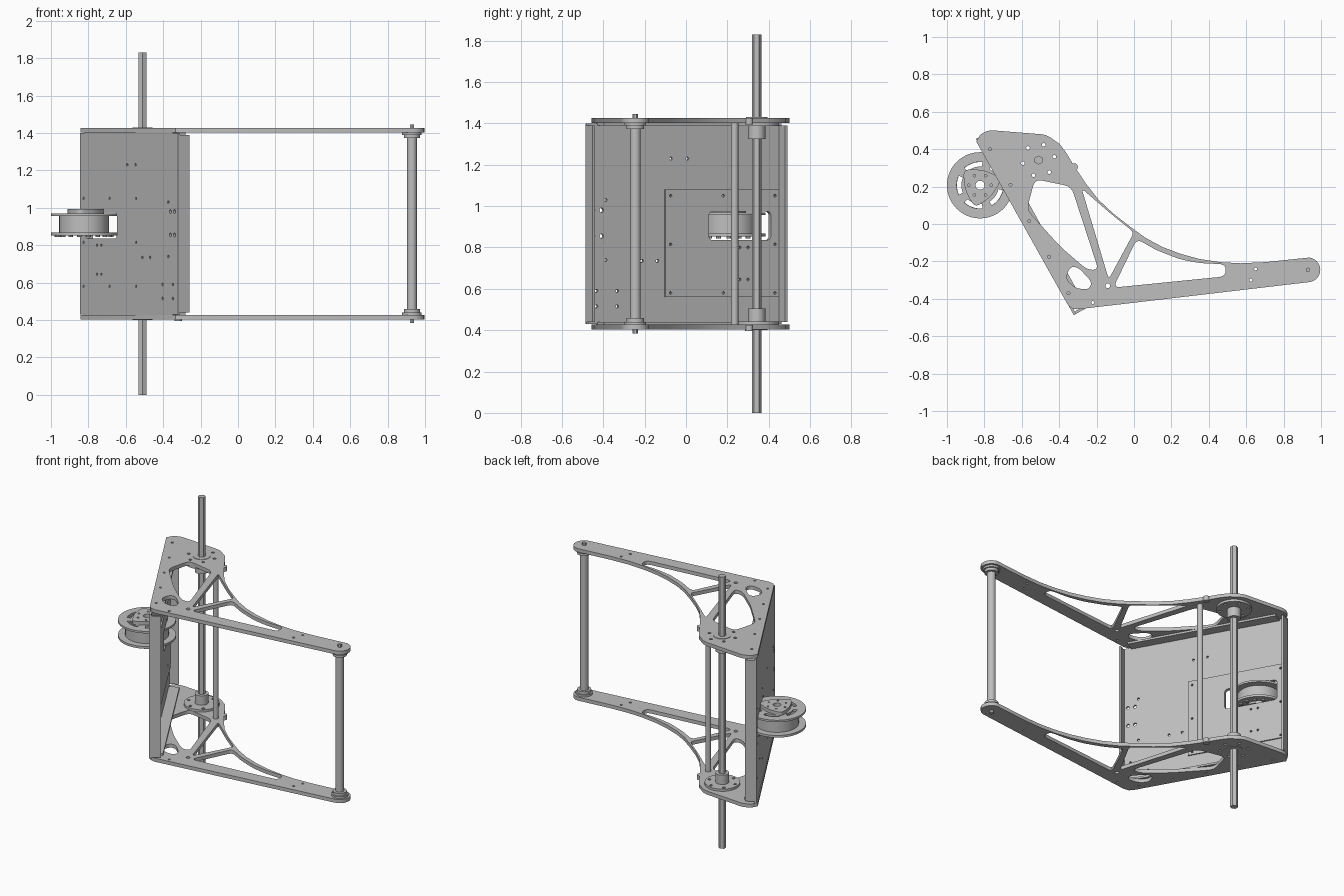
import bpy, bmesh, math
from mathutils import Matrix, Vector

cube = bpy.data.objects.get("Cube")
if cube:
    bpy.data.objects.remove(cube, do_unlink=True)

GREY = (0.52, 0.52, 0.52, 1)
metal = bpy.data.materials.new("grey metal")
metal.use_nodes = True
metal.diffuse_color = GREY
metal.node_tree.nodes["Principled BSDF"].inputs["Base Color"].default_value = GREY

MID = 0.915          # height of the mirror plane between the two arms


def rounded(points, r=0.03, steps=5):
    """Closed outline with softened corners."""
    out, n = [], len(points)
    for i in range(n):
        p, a, b = (Vector(points[k]) for k in (i, i - 1, (i + 1) % n))
        s = p + (a - p) * min(r / (a - p).length, 0.48)
        e = p + (b - p) * min(r / (b - p).length, 0.48)
        for k in range(steps + 1):
            t = k / steps
            out.append(s * (1 - t) ** 2 + p * 2 * t * (1 - t) + e * t * t)
    return out


def circle(x, y, r, n=16):
    return [(x + r * math.cos(math.tau * i / n), y + r * math.sin(math.tau * i / n)) for i in range(n)]


def ring_points(x, y, r, n, turn=0.0):
    return circle(0, 0, 1, 1) and [(x + r * math.cos(turn + math.tau * i / n),
                                    y + r * math.sin(turn + math.tau * i / n)) for i in range(n)]


def box_loop(x0, y0, x1, y1):
    return [(x0, y0), (x1, y0), (x1, y1), (x0, y1)]


def finish(name, mesh):
    mesh.materials.clear()
    mesh.materials.append(metal)
    ob = bpy.data.objects.new(name, mesh)
    bpy.context.collection.objects.link(ob)
    bpy.ops.object.select_all(action='DESELECT')
    ob.select_set(True)
    bpy.context.view_layer.objects.active = ob
    bpy.ops.object.shade_smooth_by_angle(angle=math.radians(32))
    return ob


def plate(name, loops, z0, z1, frame=None):
    """Sheet cut from an outline (first loop) with holes (other loops)."""
    cu = bpy.data.curves.new(name + " outline", 'CURVE')
    cu.dimensions, cu.fill_mode, cu.extrude = '2D', 'BOTH', (z1 - z0) / 2
    for loop in loops:
        sp = cu.splines.new('POLY')
        sp.points.add(len(loop) - 1)
        for pt, co in zip(sp.points, loop):
            pt.co = (co[0], co[1], 0, 1)
        sp.use_cyclic_u = True
    tmp = bpy.data.objects.new("outline", cu)
    bpy.context.collection.objects.link(tmp)
    bpy.context.view_layer.update()
    dg = bpy.context.evaluated_depsgraph_get()
    mesh = bpy.data.meshes.new_from_object(tmp.evaluated_get(dg))
    bpy.data.objects.remove(tmp, do_unlink=True)
    bpy.data.curves.remove(cu)
    bm = bmesh.new()
    bm.from_mesh(mesh)
    bmesh.ops.remove_doubles(bm, verts=bm.verts, dist=1e-5)
    bmesh.ops.recalc_face_normals(bm, faces=bm.faces)
    bm.transform((frame or Matrix()) @ Matrix.Translation((0, 0, (z0 + z1) / 2)))
    bm.to_mesh(mesh)
    bm.free()
    mesh.name = name
    return finish(name, mesh)


def rod(name, x, y, z0, z1, r, n=32):
    bm = bmesh.new()
    bmesh.ops.create_cone(bm, cap_ends=True, segments=n, radius1=r, radius2=r, depth=z1 - z0,
                          matrix=Matrix.Translation((x, y, (z0 + z1) / 2)))
    mesh = bpy.data.meshes.new(name)
    bm.to_mesh(mesh)
    bm.free()
    return finish(name, mesh)


def mirrored(z0, z1):
    """Height ranges for the upper part and its lower twin."""
    return (("upper", z0, z1), ("lower", 2 * MID - z1, 2 * MID - z0))


SHAFT = (-0.51, 0.342)
TIP = (0.93, -0.245)
POST = (-0.33, 0.235)

# Arm plates: outline, lightening windows and bolt holes
tip_arc = [(TIP[0] + 0.066 * math.cos(a), TIP[1] + 0.066 * math.sin(a))
           for a in (math.radians(d) for d in range(84, -98, -14))]
outline = rounded([(-0.845, 0.455), (-0.785, 0.503), (-0.46, 0.477), (-0.385, 0.41), (-0.32, 0.315),
                   (-0.19, 0.13), (-0.02, -0.015), (0.15, -0.12), (0.35, -0.185), (0.57, -0.21)], 0.1)
outline = [p for p in outline if p[0] > -0.5 or p[1] > 0.4][:60]
outline = ([(-0.355, -0.43), (-0.843, 0.44)]
           + rounded([(-0.845, 0.46), (-0.785, 0.503), (-0.46, 0.477), (-0.385, 0.41)], 0.04)[3:18]
           + [(-0.40, 0.43), (-0.365, 0.385), (-0.32, 0.31), (-0.26, 0.22), (-0.19, 0.13), (-0.11, 0.055),
              (-0.02, -0.015), (0.06, -0.073), (0.15, -0.122), (0.25, -0.16), (0.35, -0.187),
              (0.46, -0.204), (0.57, -0.21), (0.7, -0.204)]
           + tip_arc + [(-0.30, -0.456), (-0.335, -0.45)])
windows = [
    rounded([(-0.53, 0.24), (-0.335, 0.20), (-0.19, -0.245), (-0.25, -0.245), (-0.395, -0.12),
             (-0.53, 0.03), (-0.572, 0.08)], 0.04),
    rounded([(-0.28, 0.19), (-0.13, 0.06), (0.0, -0.045), (-0.135, -0.295)], 0.025),
    rounded([(0.015, -0.08), (0.12, -0.14), (0.25, -0.19), (0.36, -0.21), (0.49, -0.215),
             (0.49, -0.28), (-0.11, -0.34)], 0.035),
    rounded([(-0.345, -0.23), (-0.30, -0.23), (-0.225, -0.31), (-0.24, -0.35),
             (-0.31, -0.345), (-0.365, -0.295)], 0.03)]
bolts = ring_points(*SHAFT, 0.086, 6, 0.2)
small = [(-0.22, -0.42), (-0.35, -0.37), (-0.455, -0.175), (-0.56, 0.015), (-0.66, 0.21),
         (-0.77, 0.40), (0.625, -0.30), (0.65, -0.24)]
holes = ([circle(x, y, 0.008, 10) for x, y in small] + [circle(x, y, 0.01, 10) for x, y in bolts]
         + [circle(-0.14, -0.33, 0.013, 12)])

for side, z0, z1 in mirrored(1.403, 1.427):
    plate(side + " arm plate", [outline] + windows + holes, z0, z1)
for side, z0, z1 in mirrored(1.388, 1.403):
    plate(side + " hub flange", [circle(*SHAFT, 0.108, 40)] + [circle(x, y, 0.01, 10) for x, y in bolts], z0, z1)
for side, z0, z1 in mirrored(1.325, 1.39):
    rod(side + " shaft collar", *SHAFT, z0, z1, 0.042)
for side, z0, z1 in mirrored(1.40, 1.43):
    rod(side + " bearing", *SHAFT, z0, z1, 0.053)
    rod(side + " edge bolt", -0.32, 0.305, z0 - 0.005, z1 - 0.005, 0.02, 16)
for side, z0, z1 in mirrored(1.39, 1.403):
    rod(side + " roller washer", *TIP, z0, z1, 0.052)
for side, z0, z1 in mirrored(1.372, 1.39):
    rod(side + " roller collar", *TIP, z0, z1, 0.043)
for side, z0, z1 in mirrored(1.427, 1.445):
    rod(side + " roller bolt", *TIP, z0, z1, 0.013, 6)

# Shaft, spacer post and roller
rod("hex shaft", *SHAFT, 0, 1.83, 0.024, 6)
rod("spacer post", *POST, 0.42, 1.41, 0.018)
rod("roller", *TIP, 0.43, 1.40, 0.026)

# Back panel: local x runs along the panel, local y is height, local z points outward
A, B = Vector((-0.845, 0.455, 0)), Vector((-0.322, -0.487, 0))
d = (B - A).normalized()
up = Vector((0, 0, 1))
frame = Matrix.Translation(A) @ Matrix((d, up, d.cross(up))).transposed().to_4x4()
length = (B - A).length


def along(y):
    return (A.y - y) / -d.y


slot = rounded(box_loop(along(0.40), 0.835, along(0.10), 0.975), 0.025)
mounts = [(y, z) for y in (-0.085, 0.17, 0.42) for z in (0.58, 0.815, 1.05) if (y, z) != (0.17, 0.815)]
mounts += [(0.29, 0.8), (0.29, 0.645), (0.25, 0.8), (0.25, 0.645)]
fixings = [(y, z) for y in (-0.44, -0.34) for z in (0.515, 0.59)]
fixings += [(-0.08, 1.23), (0, 1.23), (-0.395, 1.03), (-0.395, 0.74), (-0.22, 0.735), (-0.145, 0.735)]
large = [(y, z) for y in (-0.455, -0.415) for z in (0.855, 0.98)]
mount_holes = [circle(along(y), z, 0.007, 10) for y, z in mounts]
panel_holes = [circle(along(y), z, 0.008, 10) for y, z in fixings] + [circle(along(y), z, 0.011, 12) for y, z in large]
plate("back panel", [box_loop(0, 0.43, length, 1.40), slot] + mount_holes + panel_holes, -0.014, 0, frame)
plate("mounting sheet", [box_loop(along(0.44), 0.56, along(-0.11), 1.08), slot] + mount_holes, -0.022, -0.014, frame)

# Bent flanges on the four panel edges
for name, u in (("rear", 0), ("front", length - 0.014)):
    plate(name + " panel flange", [box_loop(u, 0.44, u + 0.014, 1.39)], -0.072, -0.002, frame)
for side, z0, z1 in mirrored(1.39, 1.403):
    plate(side + " panel flange", [box_loop(0.05, z0, length - 0.06, z1)], -0.08, -0.001, frame)

# Pulley wheel: slotted rims, drum, hub and three-lobed cap
PX, PY = -0.823, 0.207


def arc_slot(mid, half, r0, r1):
    ang = [mid + half * (k / 4 - 1) for k in range(9)]
    pts = [(r1, a) for a in ang] + [(r0, a) for a in reversed(ang)]
    return [(PX + r * math.cos(a), PY + r * math.sin(a)) for r, a in pts]


bore = circle(PX, PY, 0.024, 20)
slots = [arc_slot(math.tau * (k + 0.5) / 5, 0.42, 0.1, 0.125) for k in range(5)]
for name, z0, z1 in (("upper", 0.957, 0.97), ("lower", 0.853, 0.868)):
    plate(name + " pulley rim", [circle(PX, PY, 0.177, 56), bore] + slots, z0, z1)
plate("pulley drum", [circle(PX, PY, 0.133, 48), circle(PX, PY, 0.124, 48)], 0.868, 0.957)
plate("pulley hub", [circle(PX, PY, 0.075, 32), bore], 0.868, 0.957)
cap = [p for a in range(3) for p in ring_points(PX, PY, 0.125, 1, a * math.tau / 3 + 0.3)
       + ring_points(PX, PY, 0.085, 1, (a + 0.5) * math.tau / 3 + 0.3)]
plate("pulley cap", [rounded(cap, 0.04), bore]
      + [circle(x, y, 0.007, 10) for x, y in ring_points(PX, PY, 0.06, 6)], 0.97, 0.993)
for i, (x, y) in enumerate(ring_points(PX, PY, 0.145, 18)):
    rod("pulley stud %d" % (i + 1), x, y, 0.843, 0.854, 0.012, 8)
